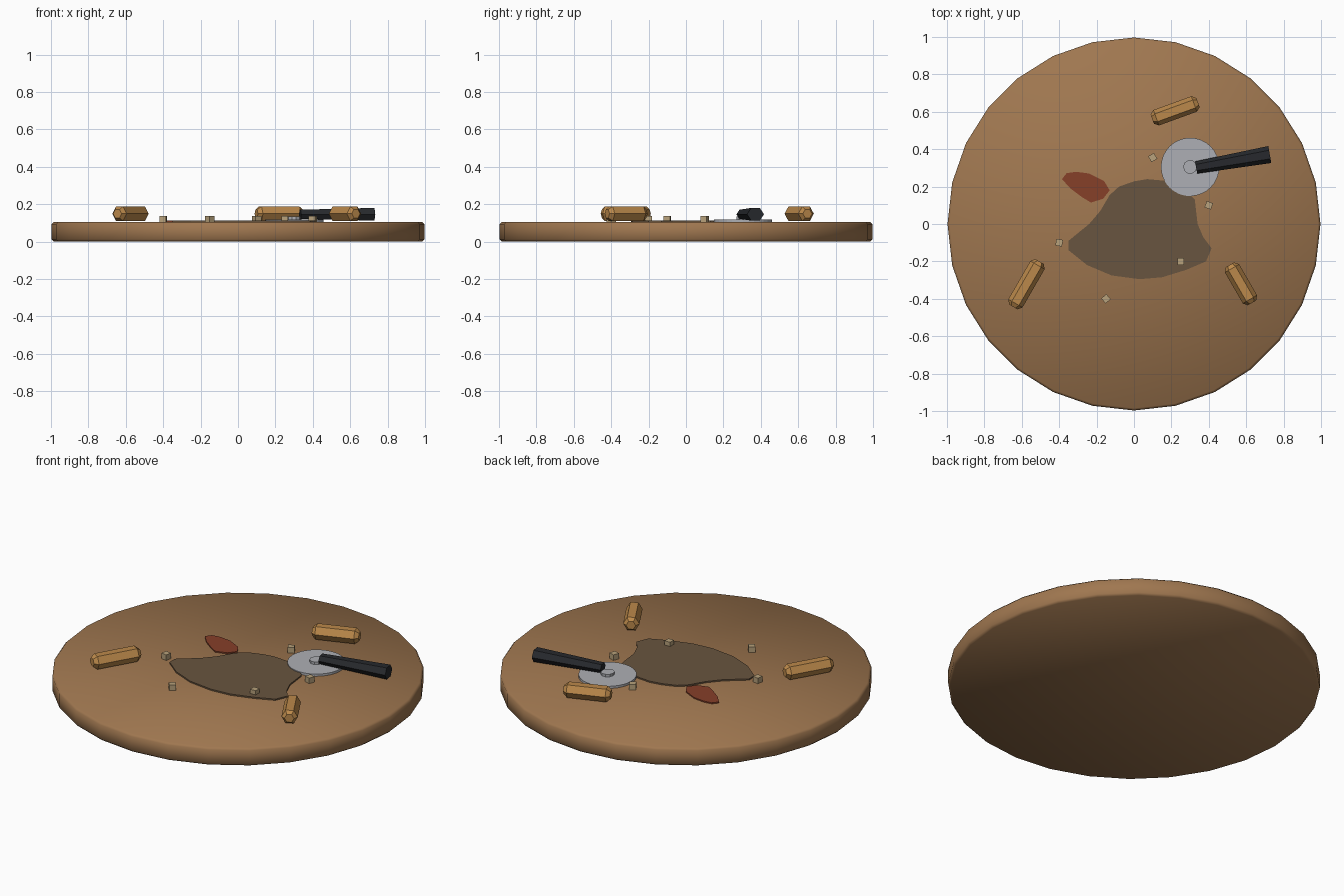
import bpy, bmesh, math
from mathutils import Matrix

if "Cube" in bpy.data.objects:
    bpy.data.objects.remove(bpy.data.objects["Cube"])

TOP = 0.105  # height of the board surface


def material(name, rgb):
    m = bpy.data.materials.new(name)
    m.diffuse_color = (*rgb, 1)
    m.use_nodes = True
    m.node_tree.nodes["Principled BSDF"].inputs["Base Color"].default_value = m.diffuse_color
    return m


WOOD = material("wood", (0.35, 0.185, 0.08))
BURNT = material("dark_brown", (0.14, 0.09, 0.05))
RED = material("red", (0.24, 0.05, 0.022))
STEEL = material("steel", (0.42, 0.43, 0.46))
BLACK = material("black", (0.02, 0.022, 0.026))
CRUST = material("crust", (0.50, 0.25, 0.07))
CRUMB = material("crumb", (0.48, 0.36, 0.20))


def finish(name, bm, mat):
    bmesh.ops.recalc_face_normals(bm, faces=bm.faces)
    me = bpy.data.meshes.new(name)
    bm.to_mesh(me)
    bm.free()
    me.materials.append(mat)
    ob = bpy.data.objects.new(name, me)
    bpy.context.collection.objects.link(ob)
    return ob


def lathe(name, profile, sides, mat, matrix=Matrix(), turn=0.0):
    """Stack of rings (radius, z) with flat caps."""
    bm = bmesh.new()
    rings = []
    for r, z in profile:
        angles = [turn + 2 * math.pi * i / sides for i in range(sides)]
        rings.append([bm.verts.new((r * math.cos(a), r * math.sin(a), z)) for a in angles])
    for lo, hi in zip(rings, rings[1:]):
        for i in range(sides):
            j = (i + 1) % sides
            bm.faces.new((lo[i], lo[j], hi[j], hi[i]))
    bm.faces.new(rings[0][::-1])
    bm.faces.new(rings[-1])
    bm.transform(matrix)
    return finish(name, bm, mat)


def slab(name, outline, z0, z1, mat):
    """Flat outline extruded upwards."""
    bm = bmesh.new()
    face = bm.faces.new([bm.verts.new((x, y, z0)) for x, y in outline])
    ext = bmesh.ops.extrude_face_region(bm, geom=[face], use_keep_orig=True)
    for v in ext["geom"]:
        if isinstance(v, bmesh.types.BMVert):
            v.co.z = z1
    return finish(name, bm, mat)


def lying(x, y, z, degrees, squash=1.0):
    """Turns a z-axis lathe to lie flat, pointing along the given heading."""
    return (Matrix.Translation((x, y, z)) @ Matrix.Rotation(math.radians(degrees), 4, 'Z')
            @ Matrix.Diagonal((1, 1, squash, 1)) @ Matrix.Rotation(math.pi / 2, 4, 'Y'))


# round board
board = lathe("board", [(0.985, 0), (0.997, 0.012), (0.997, TOP - 0.012), (0.985, TOP)], 28, WOOD)
bpy.context.view_layer.objects.active = board
board.select_set(True)
bpy.ops.object.shade_smooth_by_angle(angle=math.radians(50))
board.select_set(False)

# flat scraps
slab("dark_scrap", [(-0.35, -0.09), (-0.24, 0.0), (-0.18, 0.07), (-0.13, 0.155), (-0.08, 0.2),
                    (0.0, 0.228), (0.07, 0.24), (0.18, 0.23), (0.27, 0.19), (0.325, 0.13),
                    (0.34, 0.0), (0.37, -0.07), (0.415, -0.13), (0.385, -0.2), (0.28, -0.245),
                    (0.15, -0.285), (0.03, -0.295), (-0.12, -0.275), (-0.25, -0.22),
                    (-0.35, -0.14)], TOP - 0.002, 0.113, BURNT)
slab("red_scrap", [(-0.385, 0.24), (-0.36, 0.272), (-0.31, 0.279), (-0.24, 0.27), (-0.16, 0.23),
                   (-0.13, 0.18), (-0.165, 0.135), (-0.23, 0.115), (-0.28, 0.145),
                   (-0.34, 0.19)], TOP - 0.002, 0.112, RED)

# rotary cutter: blade, hub and tapered handle
at = Matrix.Translation((0.3, 0.305, 0))
lathe("cutter_blade", [(0.156, TOP), (0.156, 0.118)], 32, STEEL, at)
lathe("cutter_hub", [(0.037, 0.11), (0.037, 0.133)], 10, STEEL, at)
lathe("cutter_handle", [(0.033, 0), (0.046, 0.4)], 6, BLACK,
      lying(0.332, 0.302, 0.146, 10, 0.85), math.pi / 2)

# hexagonal rolls with chamfered ends
for i, (x, y, length, heading) in enumerate([(0.22, 0.605, 0.26, 20), (-0.575, -0.322, 0.28, 60),
                                             (0.572, -0.32, 0.235, -60)]):
    h = length / 2
    lathe(f"roll_{i + 1}", [(0.026, -h), (0.044, -h + 0.022), (0.044, h - 0.022), (0.026, h)],
          6, CRUST, lying(x, y, 0.149, heading), math.pi / 2)

# small cubes
for i, (x, y, turn) in enumerate([(0.1, 0.355, 30), (0.4, 0.1, 70), (-0.4, -0.1, -10),
                                  (0.25, -0.2, 0), (-0.15, -0.4, 40)]):
    bm = bmesh.new()
    bmesh.ops.create_cube(bm, size=0.036, matrix=Matrix.Translation((x, y, 0.12))
                          @ Matrix.Rotation(math.radians(turn), 4, 'Z'))
    finish(f"cube_{i + 1}", bm, CRUMB)
